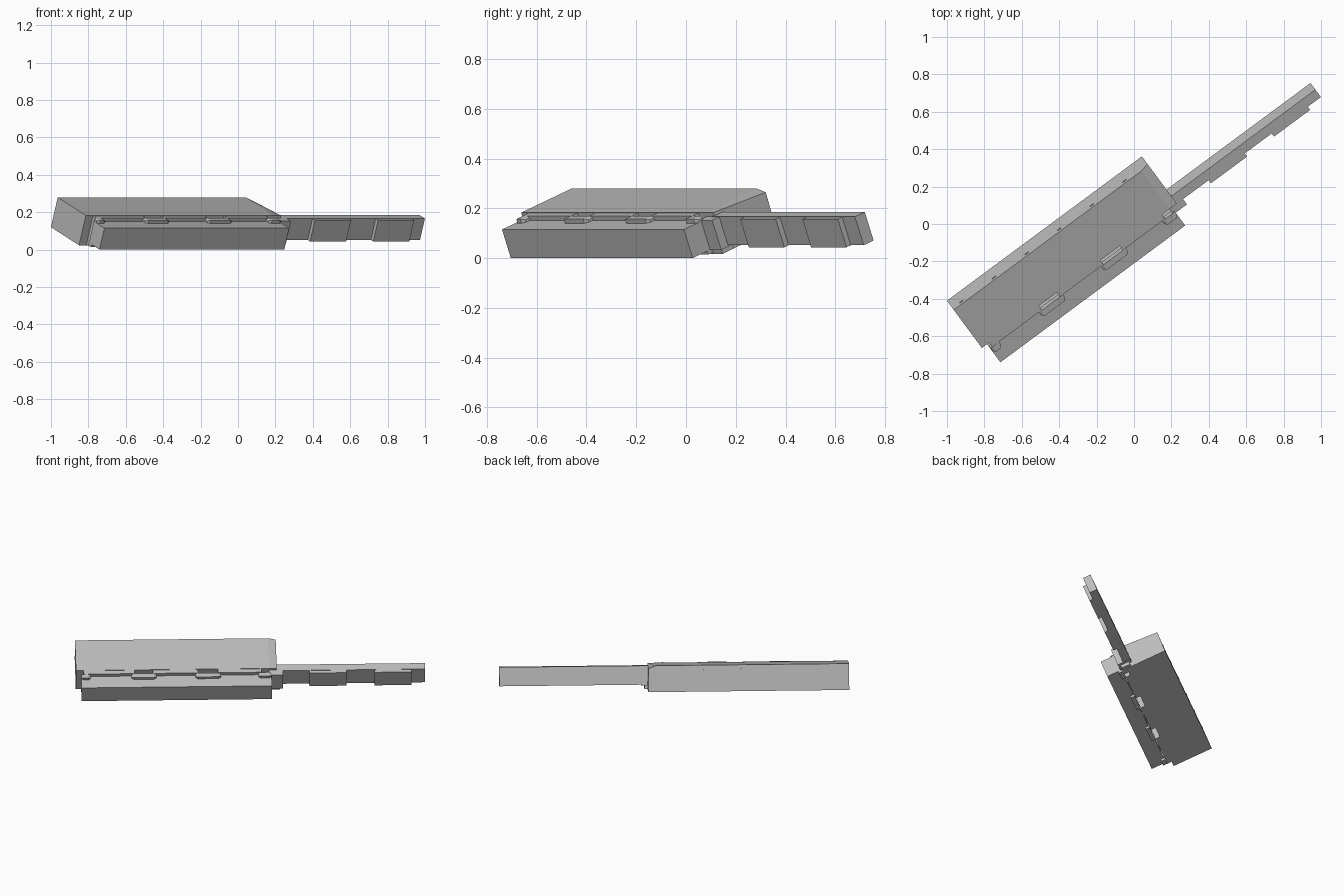
import bpy, bmesh, math
from mathutils import Matrix

if "Cube" in bpy.data.objects:
    bpy.data.objects.remove(bpy.data.objects["Cube"])

# Everything is laid out along a long axis, then tilted back and turned in plan
PLACE = Matrix.Rotation(math.radians(36.5), 4, 'Z') @ Matrix.Rotation(math.radians(21), 4, 'X')

grey = bpy.data.materials.new("mid_grey")
grey.diffuse_color = (0.5, 0.5, 0.5, 1)
grey.use_nodes = True
grey.node_tree.nodes["Principled BSDF"].inputs["Base Color"].default_value = grey.diffuse_color


def finish(name, bm):
    bmesh.ops.transform(bm, matrix=PLACE, verts=bm.verts)
    bmesh.ops.recalc_face_normals(bm, faces=bm.faces)
    me = bpy.data.meshes.new(name)
    bm.to_mesh(me)
    bm.free()
    me.materials.append(grey)
    ob = bpy.data.objects.new(name, me)
    bpy.context.collection.objects.link(ob)
    return ob


def loft(name, sections):
    """Join matching (depth, height) profiles placed along the long axis."""
    bm = bmesh.new()
    rings = [[bm.verts.new((s, a, b)) for a, b in prof] for s, prof in sections]
    n = len(rings[0])
    for r0, r1 in zip(rings, rings[1:]):
        for i in range(n):
            j = (i + 1) % n
            bm.faces.new((r0[i], r0[j], r1[j], r1[i]))
    bm.faces.new(rings[0])
    bm.faces.new(rings[-1][::-1])
    return finish(name, bm)


def box(name, s, a, b):
    prof = [(a[0], b[0]), (a[1], b[0]), (a[1], b[1]), (a[0], b[1])]
    return loft(name, [(s[0], prof), (s[1], prof)])


# Main block, with a small drop at the back corner of its right end
full = [(0.02, 0.017), (0.291, 0.017), (0.291, 0.188), (0.02, 0.188)]
drop = [(0.02, 0.017), (0.291, 0.017), (0.295, 0.170), (0.02, 0.188)]
loft("main_block", [(-1.048, full), (0.20, full), (0.249, drop)])

# Front lip, interrupted by openings behind the clips
for s in [(-1.0, -0.67), (-0.55, -0.26), (-0.13, 0.15)]:
    box("front_lip", s, (-0.011, 0.022), (0.022, 0.186))

# Separate bar along the front
box("front_bar", (-1.014, 0.215), (-0.117, -0.016), (0.045, 0.168))

# Bevelled clips bridging lip and bar
for s0, s1 in [(-1.012, -0.955), (-0.69, -0.53), (-0.277, -0.113), (0.13, 0.215)]:
    def clip(a0, b1):
        return [(a0, 0.14), (-0.012, 0.14), (-0.012, b1), (a0, b1)]
    loft("clip", [(s0, clip(-0.035, 0.178)), (s0 + 0.015, clip(-0.047, 0.186)),
                  (s1 - 0.015, clip(-0.047, 0.186)), (s1, clip(-0.035, 0.178))])
    # matching foot under the bar
    box("clip_foot", (s0, s1), (-0.04, -0.012), (0.03, 0.06))

# Long arm with raised front panels
box("arm", (0.24, 1.207), (0.014, 0.067), (0.05, 0.173))
for s in [(0.46, 0.70), (0.88, 1.12)]:
    box("arm_panel", s, (-0.009, 0.016), (0.05, 0.171))
box("arm_joint", (0.20, 0.29), (-0.024, 0.06), (0.045, 0.172))
box("arm_joint_foot", (0.19, 0.27), (-0.01, 0.05), (0.022, 0.06))

# Small marks on the back wall
for i in range(6):
    s = 0.096 - 0.217 * i
    box("back_mark", (s - 0.012, s + 0.012), (0.288, 0.294), (0.155, 0.162))
